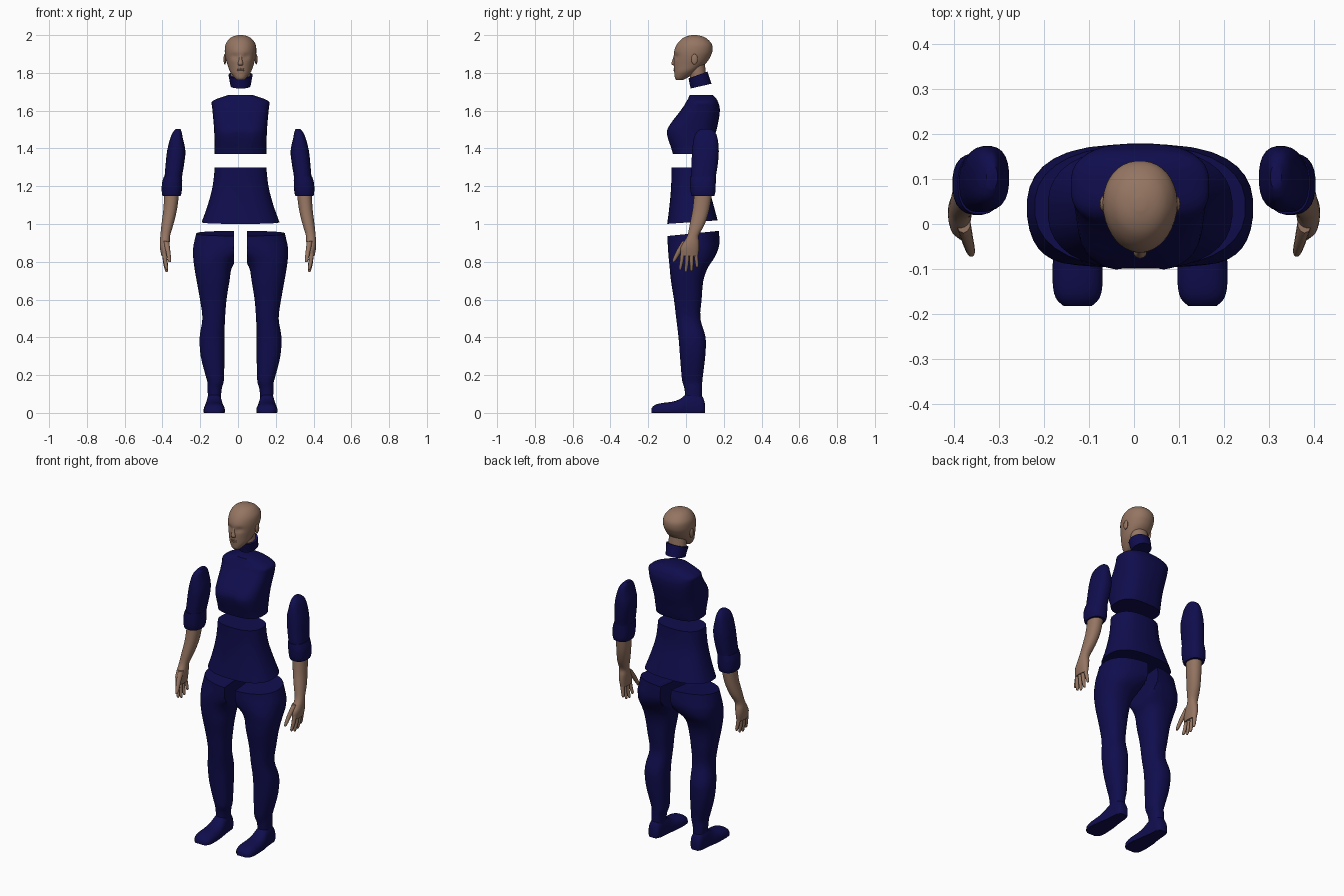
import bpy, bmesh, math
from math import exp

C = 0.0135  # centre line of the body


def material(name, rgb):
    m = bpy.data.materials.new(name)
    m.diffuse_color = (*rgb, 1)
    return m


NAVY = material("navy cloth", (0.005, 0.004, 0.075))
SKIN = material("skin", (0.30, 0.178, 0.122))


def finish(name, bm, mat, angle=42):
    bmesh.ops.recalc_face_normals(bm, faces=bm.faces)
    me = bpy.data.meshes.new(name)
    bm.to_mesh(me)
    bm.free()
    me.materials.append(mat)
    ob = bpy.data.objects.new(name, me)
    bpy.context.collection.objects.link(ob)
    bpy.ops.object.select_all(action='DESELECT')
    ob.select_set(True)
    bpy.context.view_layer.objects.active = ob
    bpy.ops.object.shade_smooth_by_angle(angle=math.radians(angle))
    return ob


def smooth_rings(rings, steps):
    """Catmull-Rom interpolation between the given sections."""
    out = []
    for i in range(len(rings) - 1):
        a, b = rings[max(i - 1, 0)], rings[i]
        c, d = rings[i + 1], rings[min(i + 2, len(rings) - 1)]
        for k in range(steps):
            t = k / steps
            out.append([0.5 * (2 * q + (r - p) * t + (2 * p - 5 * q + 4 * r - s) * t * t
                               + (3 * q - p - 3 * r + s) * t ** 3)
                        for p, q, r, s in zip(a, b, c, d)])
    return out + [list(rings[-1])]


def loft(name, rings, mat, n=24, power=2.4, steps=3, side=1, cx=0.0,
         clip=(-9, -9), along_y=False, deform=None):
    """Skin sections (pos, a0, a1, b0, b1, tilt) of rounded-box outline."""
    rings = [tuple(r) + (0,) * (6 - len(r)) for r in rings]
    bm = bmesh.new()
    loops = []
    for pos, a0, a1, b0, b1, tilt in smooth_rings(rings, steps):
        loop = []
        for i in range(n):
            t = 2 * math.pi * (i + 0.5) / n
            c, s = math.cos(t), math.sin(t)
            ea = math.copysign(abs(c) ** (2 / power), c)
            eb = math.copysign(abs(s) ** (2 / power), s)
            a = max((a0 + a1) / 2 + ea * (a1 - a0) / 2, clip[0])
            b = max((b0 + b1) / 2 + eb * (b1 - b0) / 2, clip[1])
            p = pos + tilt * (b - (b0 + b1) / 2)
            v = (a, p, b) if along_y else (a, b, p)
            if deform:
                v = deform(*v)
            loop.append(bm.verts.new((cx + side * v[0], v[1], v[2])))
        loops.append(loop)
    for lo, hi in zip(loops, loops[1:]):
        for i in range(n):
            j = (i + 1) % n
            bm.faces.new((lo[i], lo[j], hi[j], hi[i]))
    bm.faces.new(loops[0])
    bm.faces.new(loops[-1])
    return finish(name, bm, mat)


def sym(z, hw, y0, y1, tilt=0):
    return (z, -hw, hw, y0, y1, tilt)


def blob(name, centre, size, mat):
    bm = bmesh.new()
    bmesh.ops.create_uvsphere(bm, u_segments=12, v_segments=8, radius=1)
    for v in bm.verts:
        v.co = [c + s * q for c, s, q in zip(centre, size, v.co)]
    return finish(name, bm, mat)


# Head: egg-shaped plan, hollow eye sockets
def face(x, y, z):
    front = max(0, 0.04 - y) / 0.1
    x *= 1 - 0.13 * min(front, 1)
    if y < 0:
        y += 0.011 * exp(-((abs(x) - 0.03) / 0.016) ** 2 - ((z - 1.888) / 0.012) ** 2)
    return x, y, z


loft("head", [sym(1.763, 0.022, -0.052, -0.015), sym(1.778, 0.038, -0.059, 0.02, 0.1),
              sym(1.81, 0.06, -0.062, 0.075, 0.2), sym(1.845, 0.071, -0.064, 0.112, 0.15),
              sym(1.88, 0.08, -0.064, 0.13, 0.08), sym(1.915, 0.084, -0.063, 0.14),
              sym(1.95, 0.08, -0.049, 0.138), sym(1.978, 0.062, -0.025, 0.115),
              sym(1.993, 0.04, 0.002, 0.088), sym(2.0, 0.012, 0.03, 0.058)],
     SKIN, n=36, power=2.15, steps=4, cx=C, deform=face)
loft("nose", [sym(1.838, 0.010, -0.066, -0.05), sym(1.848, 0.015, -0.077, -0.05),
              sym(1.87, 0.009, -0.071, -0.05), sym(1.897, 0.007, -0.063, -0.05)],
     SKIN, n=10, power=2, cx=C)
for z in (1.813, 1.821):
    blob("lip", (C, -0.058, z), (0.02, 0.008, 0.005), SKIN)
for s in (-1, 1):
    blob("ear", (C + s * 0.083, 0.045, 1.872), (0.007, 0.017, 0.028), SKIN)

# Neck and collar, leaning forward
loft("neck", [sym(1.78, 0.053, 0.022, 0.106, 0.35), sym(1.85, 0.05, 0.015, 0.1)],
     SKIN, power=2, steps=1, cx=C)
loft("collar", [sym(1.73, 0.053, 0.024, 0.135, 0.23), sym(1.789, 0.064, 0.013, 0.114, 0.36)],
     NAVY, power=2.1, steps=1, cx=C)


# Upper torso with a soft cleft between the breasts
def chest(x, y, z):
    if y < 0.02:
        y += 0.016 * exp(-(x / 0.032) ** 2 - ((z - 1.47) / 0.06) ** 2)
    return x, y, z


loft("upper_torso", [sym(1.37, 0.138, -0.07, 0.125), sym(1.40, 0.137, -0.08, 0.135),
                     sym(1.465, 0.139, -0.103, 0.152), sym(1.51, 0.141, -0.099, 0.165),
                     sym(1.58, 0.147, -0.045, 0.178), sym(1.62, 0.151, -0.015, 0.178),
                     sym(1.645, 0.153, 0.0, 0.17), sym(1.662, 0.127, 0.01, 0.162),
                     sym(1.676, 0.085, 0.016, 0.15), sym(1.683, 0.065, 0.02, 0.14)],
     NAVY, n=36, power=2.8, cx=C, deform=chest)

# Flared lower part of the tunic
loft("tunic_skirt", [sym(1.01, 0.206, -0.1, 0.168, 0.07), sym(1.1, 0.174, -0.088, 0.145, 0.04),
                     sym(1.2, 0.148, -0.079, 0.12), sym(1.3, 0.137, -0.077, 0.112)],
     NAVY, n=36, power=2.5, cx=C)

LEG = [(0.05, 0.106, 0.17, 0.0, 0.085), (0.125, 0.1, 0.175, -0.008, 0.085),
       (0.16, 0.09, 0.175, -0.018, 0.086), (0.2, 0.087, 0.186, -0.024, 0.09),
       (0.3, 0.085, 0.211, -0.032, 0.102), (0.4, 0.085, 0.217, -0.04, 0.104),
       (0.5, 0.082, 0.202, -0.052, 0.076), (0.6, 0.074, 0.215, -0.064, 0.083),
       (0.7, 0.058, 0.233, -0.08, 0.092), (0.77, 0.045, 0.245, -0.087, 0.117),
       (0.82, 0.0, 0.251, -0.092, 0.15), (0.87, -0.12, 0.252, -0.096, 0.172),
       (0.91, -0.22, 0.245, -0.098, 0.178), (0.95, -0.235, 0.235, -0.098, 0.174, 0.1)]
FOOT = [(0.1, 0.118, 0.163, -0.01, 0.05), (0.085, 0.105, 0.175, -0.03, 0.09),
        (0.04, 0.1, 0.18, -0.05, 0.113), (0.0, 0.095, 0.184, -0.05, 0.098),
        (-0.03, 0.09, 0.19, -0.04, 0.075), (-0.07, 0.085, 0.194, -0.035, 0.06),
        (-0.13, 0.083, 0.195, -0.03, 0.052), (-0.165, 0.09, 0.188, -0.025, 0.042),
        (-0.183, 0.108, 0.17, -0.01, 0.025)]
SLEEVE = [(1.18, 0.302, 0.395, 0.03, 0.15), (1.25, 0.296, 0.389, 0.026, 0.158),
          (1.31, 0.286, 0.384, 0.028, 0.168), (1.385, 0.278, 0.376, 0.032, 0.174),
          (1.45, 0.291, 0.36, 0.04, 0.168), (1.485, 0.298, 0.345, 0.055, 0.155),
          (1.504, 0.304, 0.328, 0.08, 0.13)]
CUFF = [(1.148, 0.304, 0.4, 0.03, 0.15), (1.17, 0.298, 0.404, 0.024, 0.156),
        (1.215, 0.295, 0.403, 0.02, 0.158), (1.252, 0.295, 0.392, 0.022, 0.158)]
FOREARM = [(0.83, 0.368, 0.405, -0.028, 0.064), (0.87, 0.364, 0.413, -0.03, 0.07),
           (0.905, 0.361, 0.414, -0.012, 0.07), (0.94, 0.359, 0.411, 0.008, 0.068),
           (1.0, 0.341, 0.405, 0.02, 0.1), (1.08, 0.322, 0.395, 0.035, 0.125),
           (1.18, 0.31, 0.39, 0.045, 0.14)]
THUMB = [(0.798, 0.356, 0.368, -0.073, -0.062), (0.815, 0.354, 0.374, -0.07, -0.048),
         (0.86, 0.358, 0.384, -0.05, -0.018), (0.91, 0.364, 0.396, -0.02, 0.025)]

for s, label in ((-1, "left"), (1, "right")):
    # Legs with flat inner hip cuts, and flat-soled shoes
    loft(label + "_leg", LEG, NAVY, n=32, power=2.35, side=s, cx=C, clip=(0.035, -9))
    loft(label + "_shoe", FOOT, NAVY, power=2.5, side=s, cx=C, clip=(-9, 0), along_y=True)
    # Sleeves, rolled cuffs, bare forearms and hands
    loft(label + "_sleeve", SLEEVE, NAVY, side=s, power=2.5)
    loft(label + "_cuff", CUFF, NAVY, side=s, power=2.5)
    loft(label + "_forearm", FOREARM, SKIN, side=s, power=2.2)
    loft(label + "_thumb", THUMB, SKIN, n=10, power=2, side=s)
    for y0, y1, tip in ((-0.017, -0.03, 0.757), (0.007, 0.0, 0.745),
                        (0.03, 0.029, 0.75), (0.052, 0.058, 0.77)):
        loft(label + "_finger",
             [(tip, 0.374, 0.382, y1 - 0.004, y1 + 0.004),
              (tip + 0.01, 0.37, 0.387, y1 - 0.008, y1 + 0.008),
              (tip + 0.045, 0.374, 0.396, (y0 + y1) / 2 - 0.01, (y0 + y1) / 2 + 0.01),
              (0.85, 0.375, 0.403, y0 - 0.012, y0 + 0.012)],
             SKIN, n=10, power=2, side=s)
